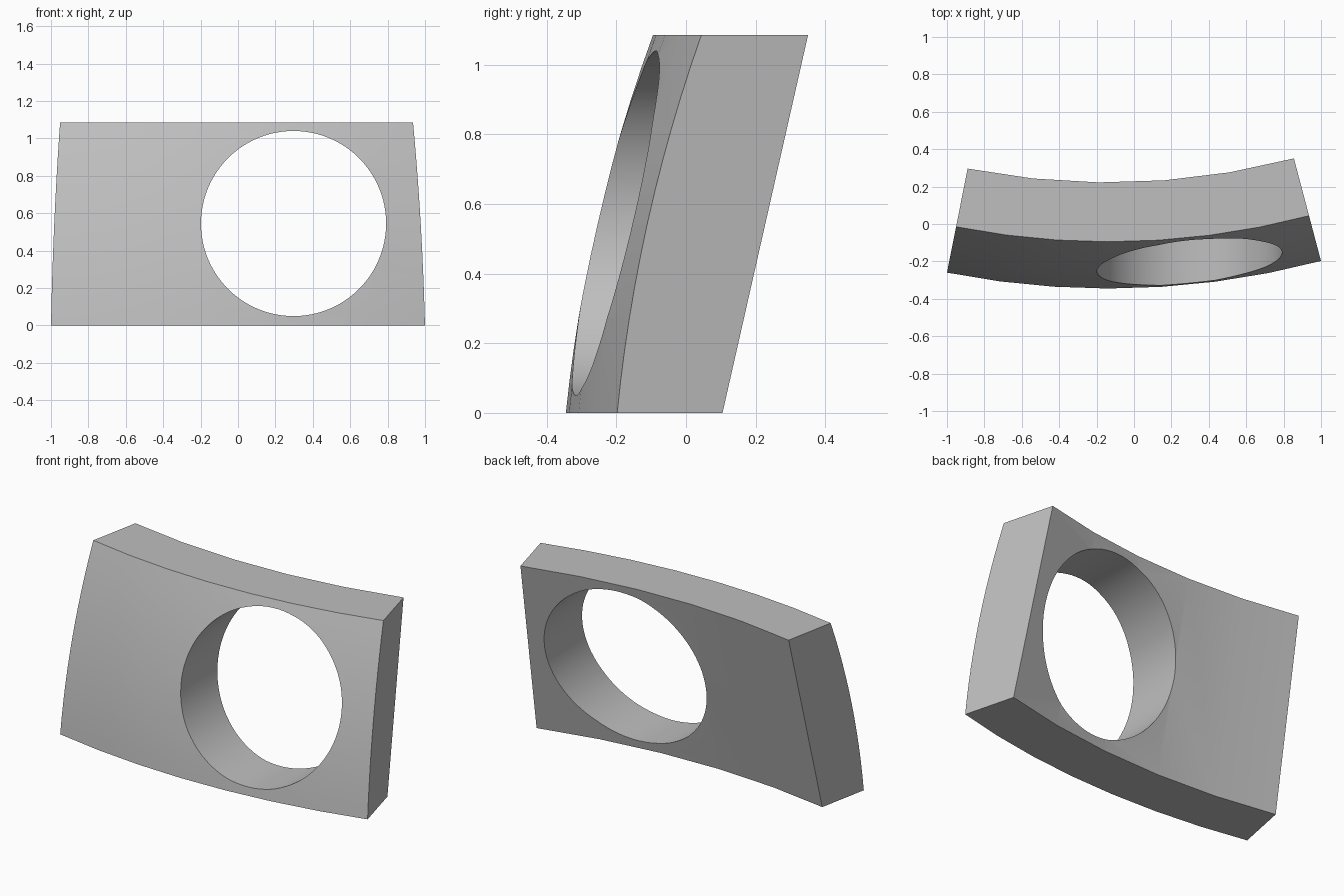
import bpy, bmesh
from math import sin, cos, sqrt, radians

cube = bpy.data.objects.get("Cube")
if cube:
    bpy.data.objects.remove(cube, do_unlink=True)

HEIGHT = 1.085
AXIS_X, AXIS_Y = -0.135, 4.10          # vertical axis of the curved plate
START, END = radians(-11.22), radians(14.79)
SPHERE_SQ, SPHERE_DROP = 19.963, 0.453  # outer face lies on a big sphere

grey = bpy.data.materials.new("plain grey")
grey.use_nodes = True
colour = (0.52, 0.52, 0.52, 1)
grey.diffuse_color = colour
grey.node_tree.nodes["Principled BSDF"].inputs["Base Color"].default_value = colour


def outer_radius(z):
    return sqrt(SPHERE_SQ - (z + SPHERE_DROP) ** 2)


def inner_radius(z):
    return 4.132 - 0.254 * z / HEIGHT


def grid(bm, radius, columns, rows, flip):
    """Curved sheet swept about the axis; returns its vertex rows."""
    sheet = []
    for r in range(rows + 1):
        z = HEIGHT * r / rows
        angles = [START + (END - START) * c / columns for c in range(columns + 1)]
        sheet.append([bm.verts.new((AXIS_X + radius(z) * sin(a),
                                    AXIS_Y - radius(z) * cos(a), z)) for a in angles])
    for low, high in zip(sheet, sheet[1:]):
        for c in range(columns):
            face = [low[c], low[c + 1], high[c + 1], high[c]]
            bm.faces.new(face[::-1] if flip else face)
    return sheet


# Curved plate: spherical front, conical back, flat ends
bm = bmesh.new()
front = grid(bm, outer_radius, 7, 12, False)
back = grid(bm, inner_radius, 5, 1, True)
bm.faces.new(front[-1] + back[-1][::-1])
bm.faces.new(front[0][::-1] + back[0])
for i in (0, -1):
    bm.faces.new([row[i] for row in front] + [row[i] for row in back[::-1]])
bmesh.ops.recalc_face_normals(bm, faces=bm.faces)
mesh = bpy.data.meshes.new("curved_plate")
bm.to_mesh(mesh)
bm.free()
plate = bpy.data.objects.new("curved_plate", mesh)
bpy.context.collection.objects.link(plate)
mesh.materials.append(grey)

# Round hole bored straight from front to back
bpy.ops.mesh.primitive_cylinder_add(vertices=96, radius=0.495, depth=3,
                                    location=(0.297, 0, 0.545),
                                    rotation=(radians(90), 0, 0))
cutter = bpy.context.object
cutter.name = "hole_cutter"
cutter.data.materials.append(grey)
bore = plate.modifiers.new("round_hole", 'BOOLEAN')
bore.operation = 'DIFFERENCE'
bore.solver = 'EXACT'
bore.object = cutter

bpy.ops.object.select_all(action='DESELECT')
plate.select_set(True)
bpy.context.view_layer.objects.active = plate
bpy.ops.object.modifier_apply(modifier=bore.name)
bpy.data.objects.remove(cutter, do_unlink=True)
bpy.ops.object.shade_smooth_by_angle(angle=radians(30))
